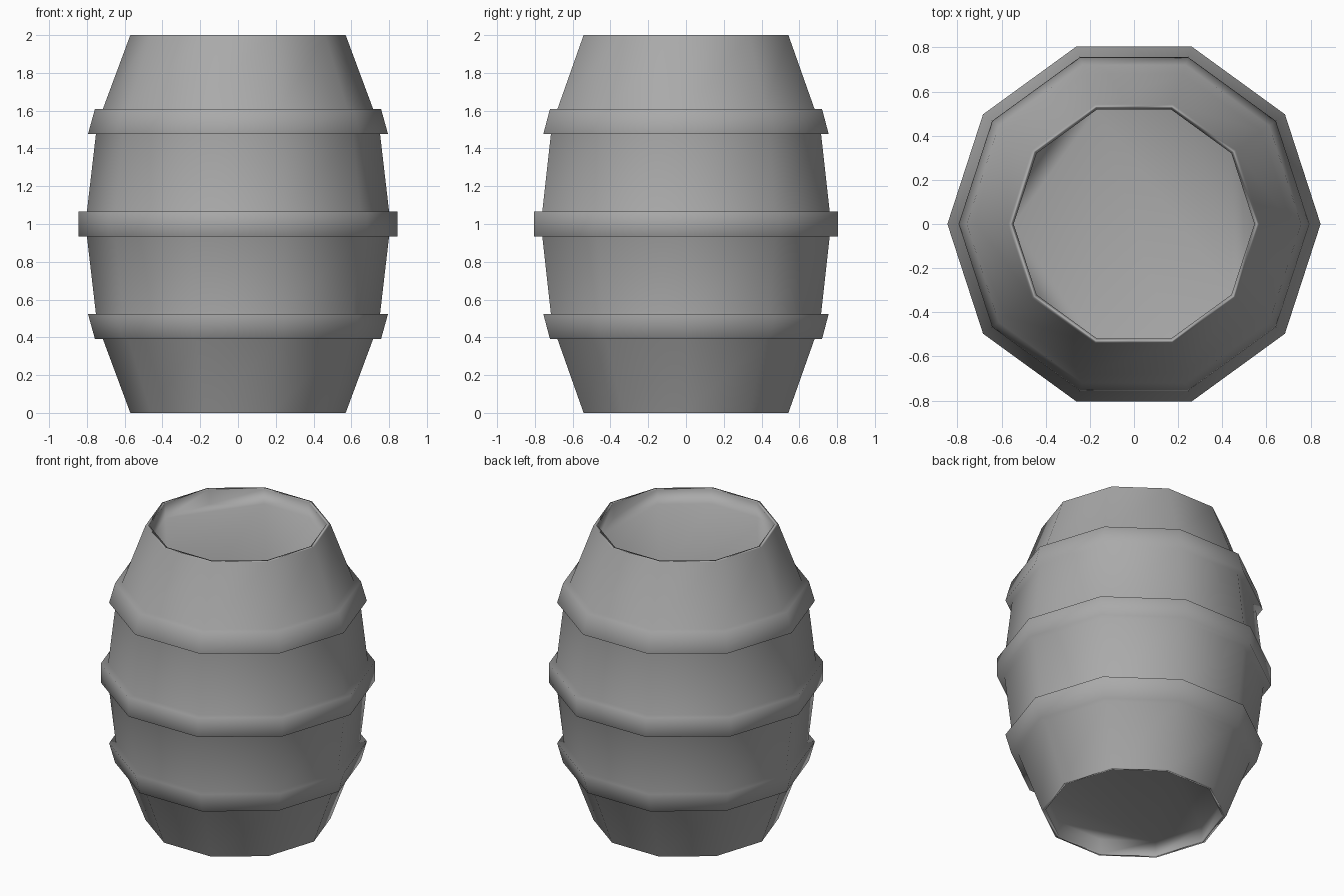
import bpy, bmesh, math

SIDES = 10
RIM, LIP, RECESS = 0.57, 0.025, 0.1

cube = bpy.data.objects.get("Cube")
if cube:
    bpy.data.objects.remove(cube, do_unlink=True)

# Single plain grey material
grey = bpy.data.materials.new("plain_grey")
grey.use_nodes = True
colour = (0.4, 0.4, 0.4, 1)
grey.diffuse_color = colour
grey.node_tree.nodes["Principled BSDF"].inputs["Base Color"].default_value = colour

# Lower half profile (radius, height): recessed end, lip, staves, low hoop, middle hoop
lower = [(RIM - LIP, RECESS), (RIM - LIP, 0), (RIM, 0), (0.715, 0.39), (0.757, 0.39),
         (0.794, 0.523), (0.752, 0.523), (0.80, 0.935), (0.845, 0.935)]
profile = lower + [(r, 2 - z) for r, z in reversed(lower)]


def ring(bm, radius, z):
    step = math.tau / SIDES
    return [bm.verts.new((radius * math.cos(i * step), radius * math.sin(i * step), z))
            for i in range(SIDES)]


# Turn the profile into a ten-sided barrel
bm = bmesh.new()
rings = [ring(bm, r, z) for r, z in profile]
for low, high in zip(rings, rings[1:]):
    for i in range(SIDES):
        j = (i + 1) % SIDES
        bm.faces.new((low[i], low[j], high[j], high[i]))

# Recessed end discs
ends = [bm.faces.new(rings[0][::-1]), bm.faces.new(rings[-1])]
bmesh.ops.recalc_face_normals(bm, faces=bm.faces)
bmesh.ops.triangulate(bm, faces=ends)
for face in bm.faces:
    face.smooth = True

mesh = bpy.data.meshes.new("barrel")
bm.to_mesh(mesh)
bm.free()
mesh.materials.append(grey)
barrel = bpy.data.objects.new("barrel", mesh)
bpy.context.collection.objects.link(barrel)

# Let the broad staves lead the smooth shading over the narrow hoop ledges
shading = barrel.modifiers.new("stave_shading", 'WEIGHTED_NORMAL')
shading.mode = 'FACE_AREA'
